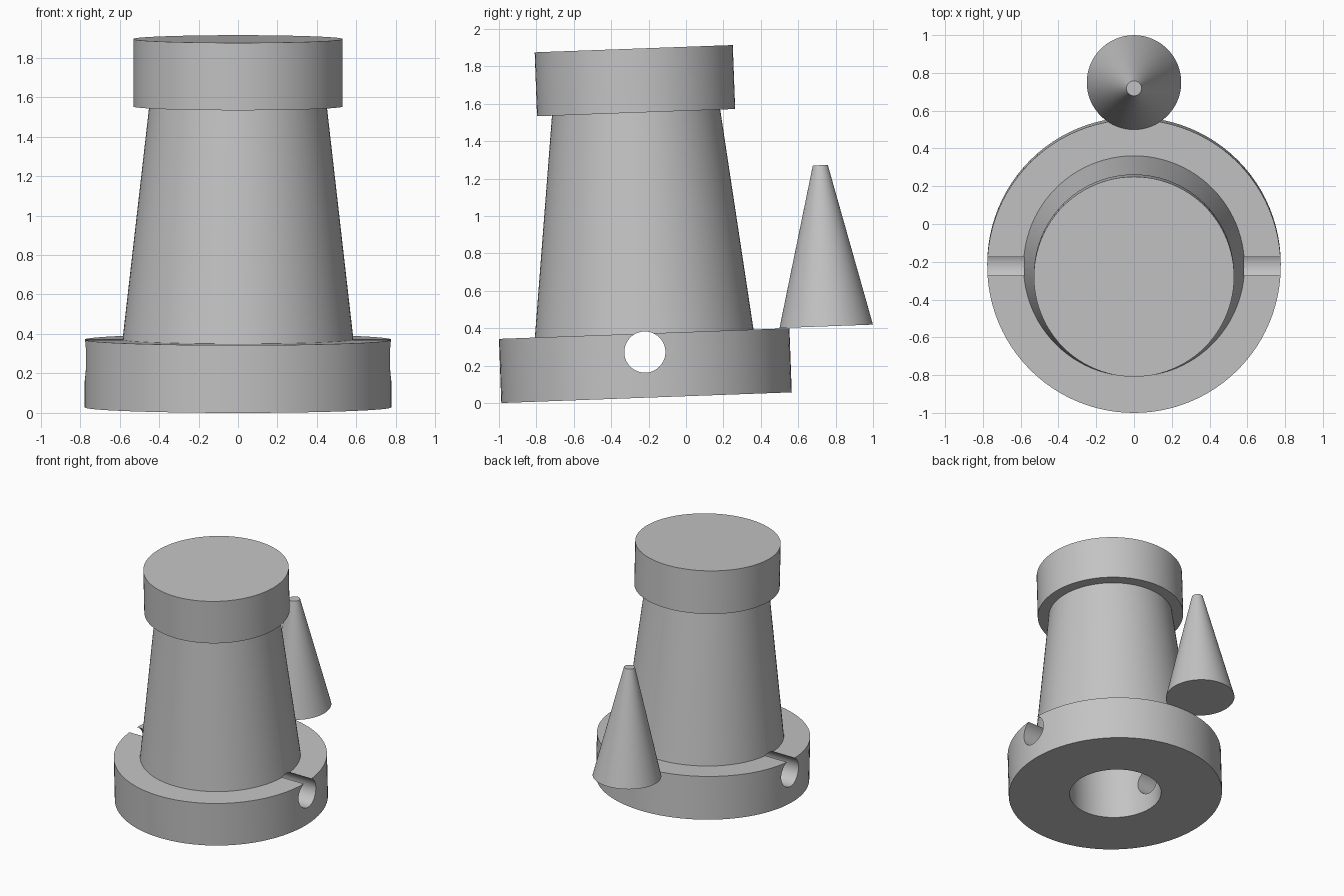
import bpy, bmesh, math
from mathutils import Matrix, Vector

if "Cube" in bpy.data.objects:
    bpy.data.objects.remove(bpy.data.objects["Cube"], do_unlink=True)

GREY = (0.55, 0.55, 0.55, 1)
grey = bpy.data.materials.new("plain grey")
grey.use_nodes = True
grey.diffuse_color = GREY
grey.node_tree.nodes["Principled BSDF"].inputs["Base Color"].default_value = GREY

# Everything leans back together by the same small angle
LEAN = math.radians(2.1)
FRAME = Matrix.Translation((0, -0.211, 0.0285)) @ Matrix.Rotation(LEAN, 4, "X")
SIDES = 96

BASE_TOP, CAP_BOTTOM, CAP_TOP = 0.343, 1.525, 1.867
BORE = 0.333


def lathe(name, profile, y=0):
    """Spin a closed (radius, height) profile; points on the axis become poles."""
    bm = bmesh.new()
    rings = []
    for r, z in profile:
        if r == 0:
            rings.append([bm.verts.new((0, y, z))] * SIDES)
        else:
            angles = [math.tau * i / SIDES for i in range(SIDES)]
            rings.append([bm.verts.new((r * math.cos(a), y + r * math.sin(a), z))
                          for a in angles])
    for a, b in zip(rings, rings[1:] + rings[:1]):
        for i in range(SIDES):
            j = (i + 1) % SIDES
            corners = list(dict.fromkeys((a[i], a[j], b[j], b[i])))
            if len(corners) > 2:
                bm.faces.new(corners)
    bmesh.ops.recalc_face_normals(bm, faces=bm.faces)
    mesh = bpy.data.meshes.new(name)
    bm.to_mesh(mesh)
    bm.free()
    mesh.materials.append(grey)
    obj = bpy.data.objects.new(name, mesh)
    bpy.context.collection.objects.link(obj)
    obj.matrix_world = FRAME
    return obj


def tube(name, low, high, r_low, r_high):
    return lathe(name, [(BORE, low), (r_low, low), (r_high, high), (BORE, high)])


def cone(name, low, high, r_low, r_high, y=0):
    return lathe(name, [(0, low), (r_low, low), (r_high, high), (0, high)], y)


def activate(obj):
    bpy.ops.object.select_all(action="DESELECT")
    obj.select_set(True)
    bpy.context.view_layer.objects.active = obj


# Main parts: bored base and tower, solid cap, separate spike at the back
base = tube("base_ring", 0, BASE_TOP, 0.777, 0.777)
tower = tube("tapered_body", BASE_TOP, CAP_BOTTOM, 0.585, 0.45)
cap = cone("cap", CAP_BOTTOM, CAP_TOP, 0.53, 0.53)
spike = cone("rear_cone", BASE_TOP + 0.003, 1.208, 0.25, 0.04, y=0.974)

# Cross hole from side to side, breaking through the top of the base
drill = cone("cross_hole_cutter", -1, 1, 0.11, 0.11)
drill.matrix_world = (FRAME @ Matrix.Translation((0, 0, 0.244))
                      @ Matrix.Rotation(math.pi / 2, 4, "Y"))
drill.hide_render = True
for part in (base, tower):
    cut = part.modifiers.new("cross_hole", "BOOLEAN")
    cut.operation = "DIFFERENCE"
    cut.solver = "EXACT"
    cut.object = drill
    activate(part)
    bpy.ops.object.modifier_apply(modifier=cut.name)
bpy.data.objects.remove(drill, do_unlink=True)

for part in (base, tower, cap, spike):
    activate(part)
    bpy.ops.object.shade_smooth_by_angle(angle=math.radians(30))
